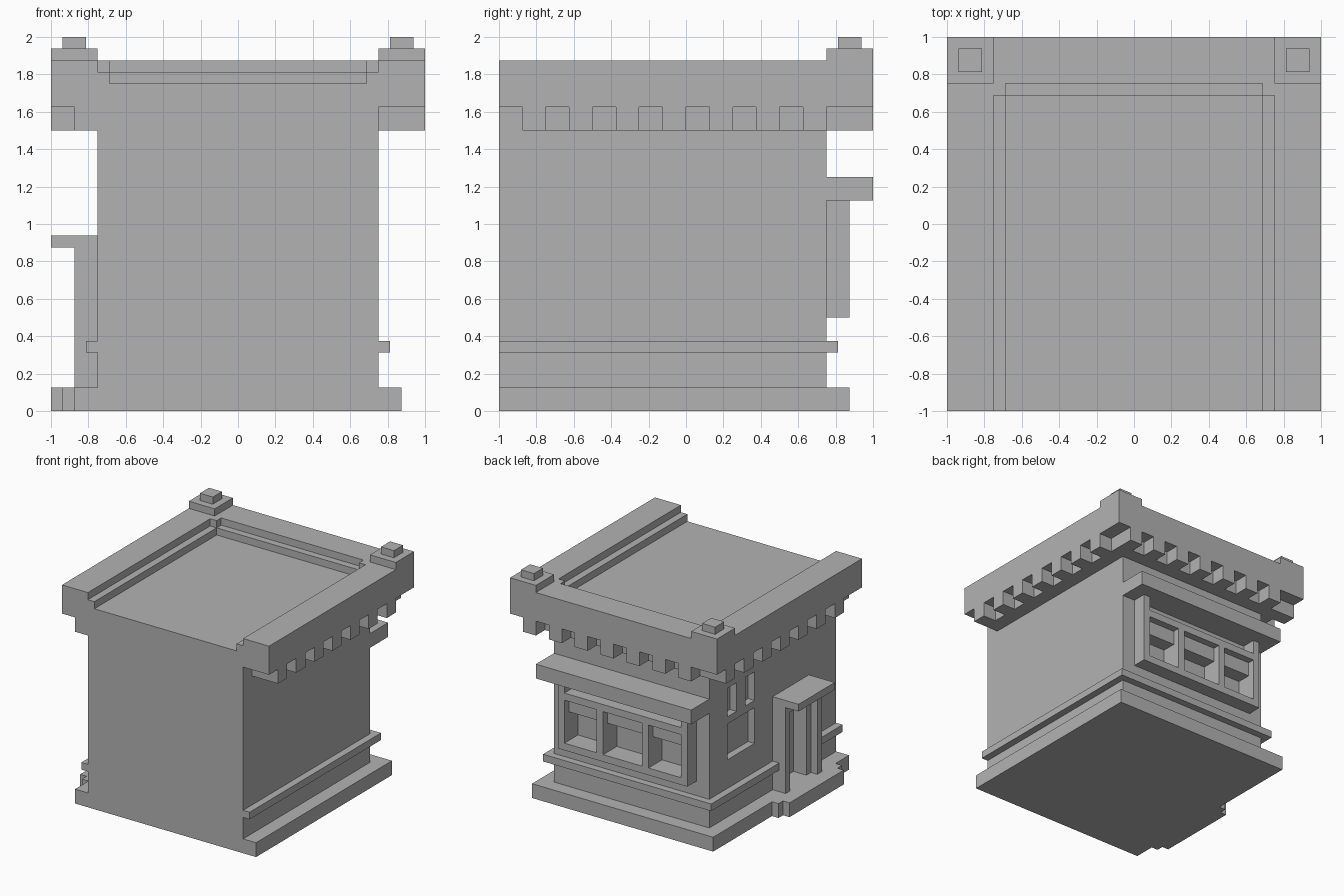
import bpy
import bmesh
from mathutils import Matrix, Vector

if "Cube" in bpy.data.objects:
    bpy.data.objects.remove(bpy.data.objects["Cube"])

# One plain stone colour
stone = bpy.data.materials.new("stone_grey")
stone.use_nodes = True
GREY = (0.45, 0.45, 0.45, 1)
stone.diffuse_color = GREY
stone.node_tree.nodes["Principled BSDF"].inputs["Base Color"].default_value = GREY

U = 1 / 16  # building module


def boxes(name, spans):
    """One object made of boxes, each given as (x0, x1, y0, y1, z0, z1) in modules."""
    bm = bmesh.new()
    for x0, x1, y0, y1, z0, z1 in spans:
        centre = Vector((x0 + x1, y0 + y1, z0 + z1)) * U / 2
        size = Vector((x1 - x0, y1 - y0, z1 - z0)) * U
        bmesh.ops.create_cube(bm, size=1, matrix=Matrix.LocRotScale(centre, None, size))
    mesh = bpy.data.meshes.new(name)
    bm.to_mesh(mesh)
    bm.free()
    mesh.materials.append(stone)
    obj = bpy.data.objects.new(name, mesh)
    bpy.context.scene.collection.objects.link(obj)
    return obj


def carve(target, cutter):
    """Cut recesses out of the target and drop the cutter."""
    cutter.hide_render = True
    mod = target.modifiers.new("recesses", "BOOLEAN")
    mod.operation = "DIFFERENCE"
    mod.solver = "EXACT"
    mod.object = cutter
    bpy.context.view_layer.objects.active = target
    bpy.ops.object.modifier_apply(modifier=mod.name)
    bpy.data.objects.remove(cutter)


# Walls with side windows, doorway and shop window recesses
PANES = [(-9, -4), (-3, 3), (4, 9)]
walls = boxes("walls", [(-12, 12, -16, 12, 0, 28)])
recesses = [(-13, -11, 6, 8, 16, 20), (-13, -11, 2, 4, 16, 20),
            (-13, -11, 2, 8, 10, 15), (-13, -11, -8, -4, 2, 13)]
recesses += [(a, b, 11, 13, 9, 13) for a, b in PANES]
carve(walls, boxes("recess_cutter", recesses))

# Plinth and string course
boxes("plinth", [(-14, 14, -16, 14, 0, 2)])
boxes("string_course", [(12, 13, -16, 13, 5, 6), (-13, 12, 12, 13, 5, 6),
                        (-13, -12, -2, 12, 5, 6), (-13, -12, -16, -10, 5, 6)])

# Doorway: steps, stepped jambs, lintel and canopy
boxes("door_step_inner", [(-15, -14, -13, 1, 0, 2)])
boxes("door_step_outer", [(-16, -15, -12, 0, 0, 2)])
boxes("door_frame", [(-14, -12, -3, -2, 2, 14), (-14, -12, -10, -9, 2, 14),
                     (-14, -12, -9, -3, 13, 14)])
boxes("door_jambs", [(-13, -12, -4, -3, 2, 13), (-13, -12, -9, -8, 2, 13)])
boxes("door_canopy", [(-16, -12, -10, -2, 14, 15)])

# Shop window: frame, mullions, blinds and canopy
boxes("window_posts", [(s - 0.5, s + 0.5, 12, 14, 8, 18) for s in (-9.5, 9.5)])
boxes("window_mullions", [(s - 0.5, s + 0.5, 12, 14, 9, 15) for s in (-3.5, 3.5)])
boxes("window_sill", [(-9, 9, 12, 14, 8, 9)])
boxes("window_lintel", [(-9, 9, 12, 14, 15, 16)])
boxes("window_blinds", [(a, b, 12, 13, 13, 15) for a, b in PANES])
boxes("window_canopy", [(-12, 12, 12, 16, 18, 20)])

# Cornice: bed moulding with dentils under the parapet
boxes("cornice_bed", [(12, 14, -14, 12, 24, 26), (-14, 14, 12, 14, 24, 26),
                      (-14, -12, -16, 12, 24, 26)])
steps = range(0, 28, 4)
boxes("dentils_left", [(14, 16, -14 + i, -12 + i, 24, 26) for i in steps])
boxes("dentils_back", [(12 - i, 14 - i, 14, 16, 24, 26) for i in steps])
boxes("dentils_right", [(-16, -14, 12 - i, 14 - i, 24, 26) for i in steps])

# Parapet with inner ledge, open to the front
boxes("parapet", [(-16, -12, -16, 16, 26, 30), (12, 16, -16, 16, 26, 30),
                  (-12, 12, 12, 16, 26, 30)])
boxes("roof_ledge", [(-12, -11, -16, 11, 28, 29), (11, 12, -16, 11, 28, 29),
                     (-11, 11, 11, 12, 28, 29)])
boxes("ledge_corners", [(-12, -11, 11, 12, 28, 30), (11, 12, 11, 12, 28, 30)])

# Corner caps and finials
boxes("corner_caps", [(s - 2, s + 2, 12, 16, 30, 31) for s in (-14, 14)])
boxes("finials", [(s - 1, s + 1, 13, 15, 31, 32) for s in (-14, 14)])
